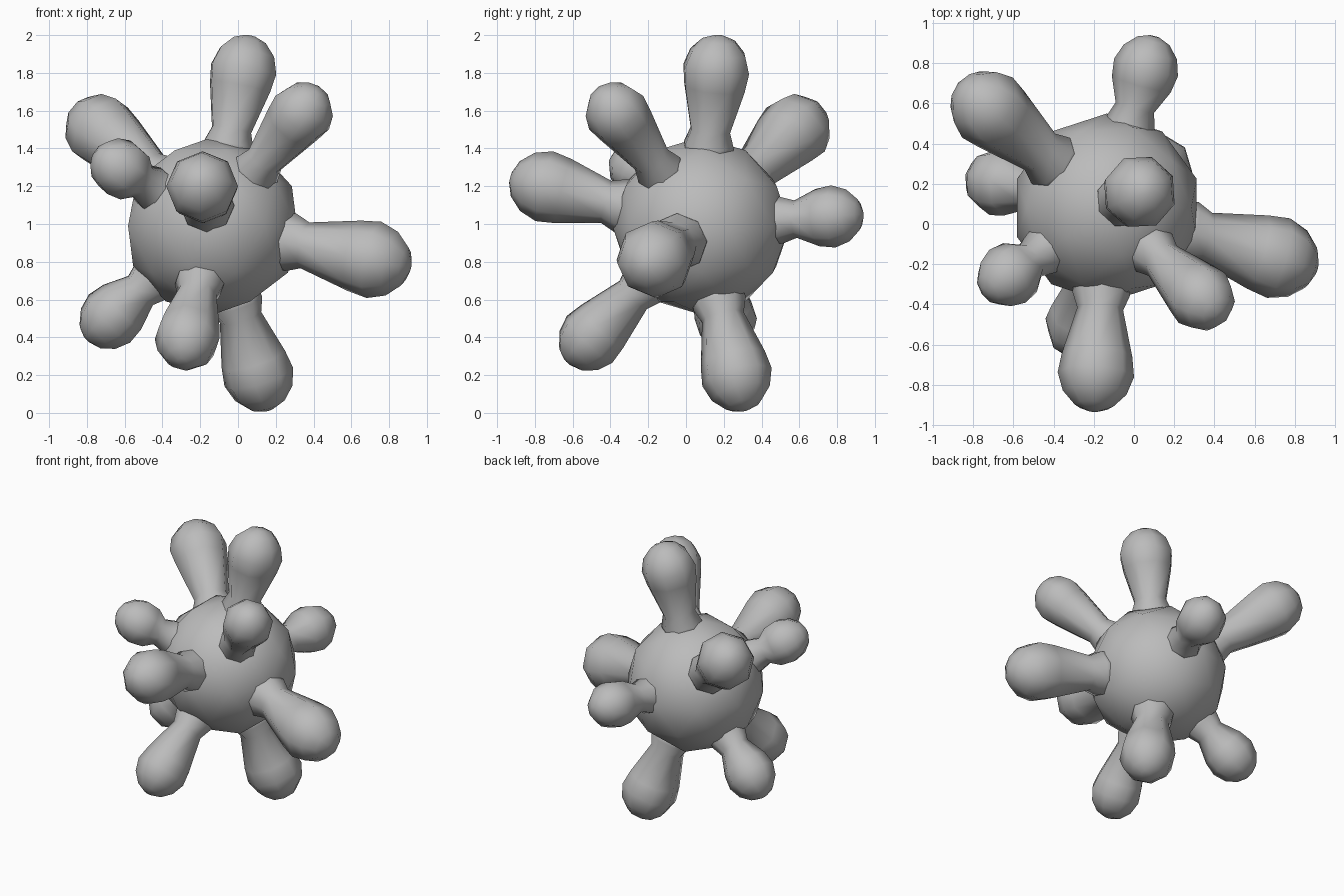
import bpy, bmesh, math
from mathutils import Vector

cube = bpy.data.objects.get("Cube")
if cube:
    bpy.data.objects.remove(cube, do_unlink=True)

grey = bpy.data.materials.new("matte grey")
grey.use_nodes = True
grey.diffuse_color = (0.5, 0.5, 0.5, 1)
grey.node_tree.nodes["Principled BSDF"].inputs["Base Color"].default_value = (0.5, 0.5, 0.5, 1)

CENTRE = Vector((-0.135, 0.08, 0.99))
SIDES = 8


def finish(bm, name):
    bmesh.ops.recalc_face_normals(bm, faces=bm.faces)
    mesh = bpy.data.meshes.new(name)
    bm.to_mesh(mesh)
    bm.free()
    mesh.materials.append(grey)
    mesh.shade_smooth()
    obj = bpy.data.objects.new(name, mesh)
    bpy.context.collection.objects.link(obj)
    return obj


# Round low-poly core
bm = bmesh.new()
bmesh.ops.create_icosphere(bm, subdivisions=2, radius=0.47)
core = finish(bm, "core")
core.location = CENTRE


def spike(name, knob, r):
    """Flared foot, narrow neck and round knob, turned around the line from the core."""
    axis = Vector(knob) - CENTRE
    d = axis.length
    profile = [(0.36, 0.72 * r), (0.44, 0.78 * r), (0.52, 0.62 * r),
               (d - 0.55 * r, 0.95 * r), (d, 1.03 * r), (d + 0.5 * r, 0.86 * r),
               (d + 0.86 * r, 0.52 * r), (d + r, 0.16 * r)]
    bm = bmesh.new()
    rings = []
    for h, radius in profile:
        rings.append([bm.verts.new((radius * math.cos(a), radius * math.sin(a), h))
                      for a in (math.tau * i / SIDES for i in range(SIDES))])
    for low, high in zip(rings, rings[1:]):
        for i in range(SIDES):
            j = (i + 1) % SIDES
            bm.faces.new((low[i], low[j], high[j], high[i]))
    bm.faces.new(rings[0])
    bm.faces.new(rings[-1])
    obj = finish(bm, name)
    obj.location = CENTRE
    obj.rotation_mode = "QUATERNION"
    obj.rotation_quaternion = axis.to_track_quat("Z", "Y")


# Knob centre and radius of every spike
spikes = {
    "top_spike": ((0.03, 0.16, 1.82), 0.18),
    "upper_front_left_spike": ((0.34, -0.37, 1.59), 0.165),
    "upper_back_right_spike": ((-0.73, 0.58, 1.50), 0.19),
    "upper_front_right_spike": ((-0.63, -0.26, 1.30), 0.155),
    "front_spike": ((-0.19, -0.75, 1.20), 0.185),
    "left_spike": ((0.72, -0.17, 0.81), 0.20),
    "bottom_spike": ((0.11, 0.27, 0.19), 0.185),
    "lower_front_spike": ((-0.27, -0.51, 0.39), 0.17),
    "lower_right_spike": ((-0.68, 0.21, 0.50), 0.165),
    "back_spike": ((0.06, 0.78, 1.04), 0.16),
}
for name, (knob, r) in spikes.items():
    spike(name, knob, r)
